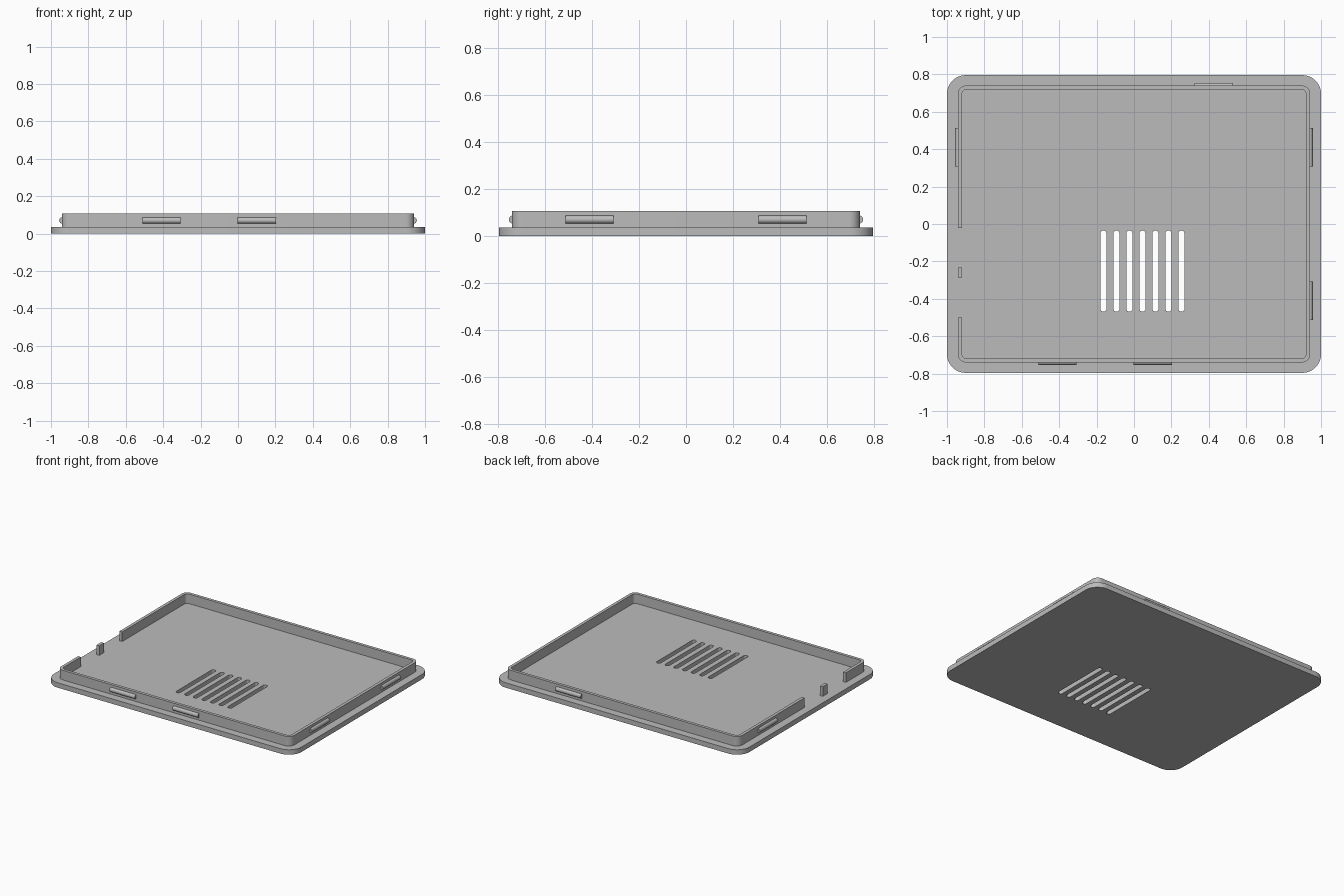
import bpy
import bmesh
import math
from mathutils import Matrix

cube = bpy.data.objects.get("Cube")
if cube:
    bpy.data.objects.remove(cube, do_unlink=True)

grey = bpy.data.materials.new("plain_grey")
grey.use_nodes = True
COLOUR = (0.5, 0.5, 0.5, 1)
grey.diffuse_color = COLOUR
grey.node_tree.nodes["Principled BSDF"].inputs["Base Color"].default_value = COLOUR

PLATE_TOP, RIM_TOP = 0.036, 0.106
RIM_X, RIM_Y, WALL = 0.942, 0.74, 0.022


def rounded(hx, hy, r, steps=10, cx=0, cy=0):
    """Rounded rectangle, counterclockwise from the lower end of the left side."""
    points = []
    for i, (sx, sy) in enumerate([(-1, -1), (1, -1), (1, 1), (-1, 1)]):
        for k in range(steps + 1):
            a = math.pi + (i + k / steps) * math.pi / 2
            points.append((cx + sx * (hx - r) + r * math.cos(a),
                           cy + sy * (hy - r) + r * math.sin(a)))
    return points


def finish(obj):
    bpy.ops.object.select_all(action="DESELECT")
    obj.select_set(True)
    bpy.context.view_layer.objects.active = obj
    bpy.ops.object.shade_smooth_by_angle(angle=math.radians(30))


def slab(name, outlines, z0, z1):
    """Extrude flat outlines; inner outlines become holes."""
    curve = bpy.data.curves.new(name + "_outline", "CURVE")
    curve.dimensions = "2D"
    curve.fill_mode = "BOTH"
    curve.extrude = (z1 - z0) / 2
    for points in outlines:
        spline = curve.splines.new("POLY")
        spline.points.add(len(points) - 1)
        for p, (x, y) in zip(spline.points, points):
            p.co = (x, y, 0, 1)
        spline.use_cyclic_u = True
    helper = bpy.data.objects.new(name + "_outline", curve)
    bpy.context.collection.objects.link(helper)
    bpy.context.view_layer.update()
    mesh = bpy.data.meshes.new_from_object(
        helper.evaluated_get(bpy.context.evaluated_depsgraph_get()))
    bpy.data.objects.remove(helper, do_unlink=True)

    bm = bmesh.new()
    bm.from_mesh(mesh)
    bmesh.ops.remove_doubles(bm, verts=bm.verts, dist=0.0002)
    bmesh.ops.translate(bm, verts=bm.verts, vec=(0, 0, (z0 + z1) / 2))
    bmesh.ops.recalc_face_normals(bm, faces=bm.faces)
    bm.to_mesh(mesh)
    bm.free()
    mesh.materials.clear()
    mesh.materials.append(grey)
    obj = bpy.data.objects.new(name, mesh)
    bpy.context.collection.objects.link(obj)
    finish(obj)


def clip(name, x, y, along_x):
    """Round snap bead, half sunk in the rim wall."""
    bm = bmesh.new()
    turn = Matrix.Rotation(math.pi / 2, 4, "Y" if along_x else "X")
    bmesh.ops.create_cone(bm, cap_ends=True, segments=32, radius1=0.017,
                          radius2=0.017, depth=0.205,
                          matrix=Matrix.Translation((x, y, 0.07)) @ turn)
    mesh = bpy.data.meshes.new(name)
    bm.to_mesh(mesh)
    bm.free()
    mesh.materials.append(grey)
    obj = bpy.data.objects.new(name, mesh)
    bpy.context.collection.objects.link(obj)
    finish(obj)


# Base plate with seven vent slots
slots = [rounded(0.0165, 0.217, 0.0164, 6, 0.045 + 0.0695 * i, -0.252)
         for i in range(-3, 4)]
slab("base_plate", [rounded(1, 0.796, 0.1)] + slots, 0, PLATE_TOP)

# Rim wall, open along part of the right side
GAP_LOW, GAP_HIGH = -0.5, -0.022
outer = rounded(RIM_X, RIM_Y, 0.045)
inner = rounded(RIM_X - WALL, RIM_Y - WALL, 0.023)
path = ([(-RIM_X, GAP_LOW)] + outer + [(-RIM_X, GAP_HIGH), (-RIM_X + WALL, GAP_HIGH)]
        + inner[::-1] + [(-RIM_X + WALL, GAP_LOW)])
slab("rim_wall", [path], PLATE_TOP - 0.004, RIM_TOP)

# Small post standing in the opening
slab("rim_post", [[(-RIM_X, -0.287), (-RIM_X + WALL, -0.287),
                   (-RIM_X + WALL, -0.233), (-RIM_X, -0.233)]],
     PLATE_TOP - 0.004, RIM_TOP)

# Snap clips around the rim
CX, CY = RIM_X - 0.003, RIM_Y - 0.003
clip("front_clip_right", -0.409, -CY, True)
clip("front_clip_left", 0.1, -CY, True)
clip("back_clip", 0.426, CY, True)
clip("left_clip_back", CX, 0.41, False)
clip("left_clip_front", CX, -0.41, False)
clip("right_clip", -CX, 0.41, False)
